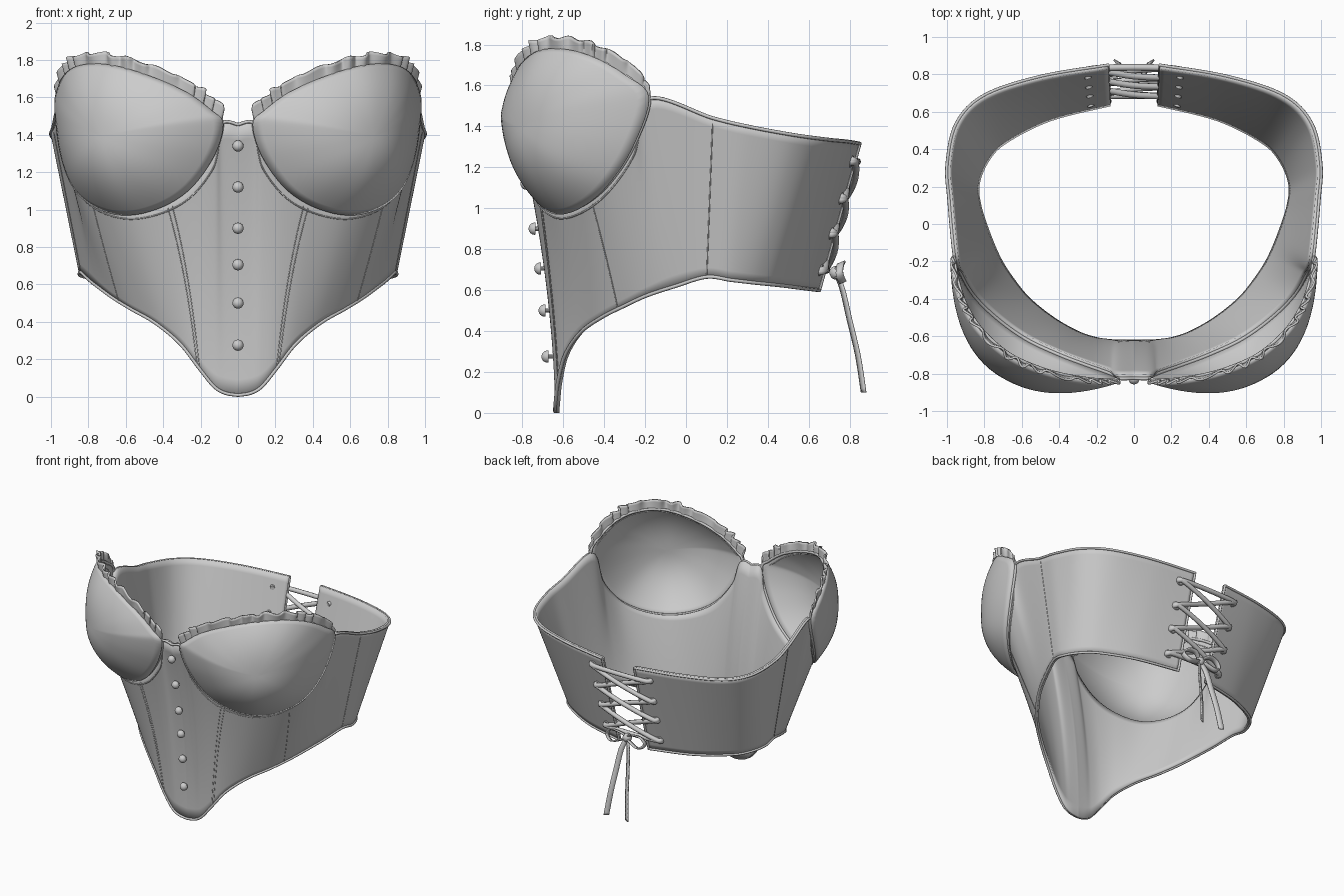
import bpy, bmesh
from math import sin, cos, pi
from mathutils import Vector as V

if "Cube" in bpy.data.objects:
    bpy.data.objects.remove(bpy.data.objects["Cube"])

# Half-body columns, centre front to centre back: bottom edge and top edge
BOT = [V(p) for p in [(0, -.64, 0), (.07, -.64, .012), (.13, -.637, .05), (.21, -.625, .15),
    (.31, -.59, .28), (.44, -.515, .39), (.57, -.41, .465), (.66, -.30, .52), (.73, -.19, .57),
    (.79, -.05, .615), (.838, .10, .66), (.845, .22, .645), (.79, .35, .63), (.69, .45, .62),
    (.45, .57, .605), (.13, .65, .595)]]
TOP = [V(p) for p in [(0, -.825, 1.455), (.085, -.825, 1.46), (.13, -.80, 1.30), (.25, -.757, 1.13),
    (.40, -.70, 1.03), (.58, -.615, .985), (.74, -.50, 1.02), (.86, -.38, 1.12), (.93, -.26, 1.30),
    (.96, -.18, 1.54), (.99, .13, 1.445), (1.0, .32, 1.40), (.95, .54, 1.36), (.80, .69, 1.34),
    (.50, .79, 1.33), (.14, .85, 1.32)]]
# Closed cup outline: lower seam, then the upper edge back to the centre
CUP = TOP[1:10] + [V(p) for p in [(.945, -.29, 1.645), (.90, -.43, 1.725), (.81, -.57, 1.765),
    (.66, -.70, 1.76), (.46, -.785, 1.70), (.27, -.825, 1.615), (.14, -.835, 1.52)]]
MID = V((.56, -.55, 1.38))
BULGE = V((.155, -.24, .01))
AXIS = BULGE.normalized()


def spline(pts, u, closed=False):
    n = len(pts)
    i = int(u // 1) if closed else min(int(u), n - 2)
    f = u - i
    a, b, c, d = [pts[k % n] if closed else pts[max(0, min(n - 1, k))] for k in range(i - 1, i + 3)]
    return .5 * (2 * b + (c - a) * f + (2 * a - 5 * b + 4 * c - d) * f**2 + (3 * b - a - 3 * c + d) * f**3)


def body(u, t):
    b, c = spline(BOT, u), spline(TOP, u)
    p = b.lerp(c, t)
    p.y += .05 * ((c.z - b.z) / 1.455)**2 * max(0, 1 - u / 9) * 4 * t * (1 - t)
    return p


def cup(u, r):
    d = spline(CUP, u, True) - MID
    h = AXIS * d.dot(AXIS)
    return MID + (d - h) * r + h * r * r + BULGE * (1 - r**2.2)


def smooth(ob):
    bpy.ops.object.select_all(action='DESELECT')
    bpy.context.view_layer.objects.active = ob
    ob.select_set(True)
    bpy.ops.object.shade_smooth_by_angle(angle=.7)


def sheet(name, fn, nu, nv, thick, offset=-1, mirror=True):
    bm = bmesh.new()
    g = [[bm.verts.new(fn(i / nu, j / nv)) for j in range(nv + 1)] for i in range(nu + 1)]
    for i in range(nu):
        for j in range(nv):
            bm.faces.new((g[i][j], g[i + 1][j], g[i + 1][j + 1], g[i][j + 1]))
    bmesh.ops.remove_doubles(bm, verts=bm.verts, dist=1e-5)
    me = bpy.data.meshes.new(name)
    bm.to_mesh(me)
    bm.free()
    ob = bpy.data.objects.new(name, me)
    bpy.context.collection.objects.link(ob)
    smooth(ob)
    if mirror:
        ob.modifiers.new("mirror", 'MIRROR')
    s = ob.modifiers.new("thickness", 'SOLIDIFY')
    s.thickness, s.offset = thick, offset
    return ob


def tube(name, paths, rad, mirror=True, curvy=False):
    cu = bpy.data.curves.new(name, 'CURVE')
    cu.dimensions = '3D'
    cu.bevel_depth, cu.bevel_resolution, cu.use_fill_caps = rad, 2, True
    for path in paths:
        if curvy:
            path = [spline(path, k * (len(path) - 1) / 24) for k in range(25)]
        for sx in (1, -1) if mirror else (1,):
            sp = cu.splines.new('POLY')
            sp.points.add(len(path) - 1)
            for q, p in zip(sp.points, path):
                q.co = (p[0] * sx, p[1], p[2], 1)
            sp.use_smooth = True
    ob = bpy.data.objects.new(name, cu)
    bpy.context.collection.objects.link(ob)
    return ob


def steps(a, b, n):
    return [a + (b - a) * k / n for k in range(n + 1)]


# Main fabric shell and the two cups
sheet("bodice", lambda a, t: body(a * 15, t), 120, 16, .022)
sheet("cups", lambda a, r: cup(-a * 16, 1 - r), 80, 16, .022)


# Gathered ruffle along the upper cup edge
def ruffle(a, v):
    u = 8.1 + a * 7.75
    p = spline(CUP, u, True)
    out = V((p.x - MID.x, p.y - MID.y, 0)).normalized()
    rad = (p - MID).normalized()
    fade = min(1, a * 8 + .3, (1 - a) * 10 + .4)
    w = sin(a * 2 * pi * 15 + 1.8 * sin(a * 23))
    up = (rad * .25 + V((0, 0, 1))).normalized()
    return (p + up * ((.082 + .008 * sin(a * 71)) * v * fade - .012)
            + out * (.006 + w * .017 * (.35 + .65 * v) * fade))


sheet("ruffle", ruffle, 220, 5, .012, 0)

# Piping round the edges and along the cup seams
tube("bottom_piping", [[body(u, .005) for u in steps(0, 15, 120)]], .009)
tube("top_piping", [[body(u, .995) for u in steps(9, 15, 60)], [body(u, 1) for u in steps(0, 1, 8)]], .009)
tube("back_edge_piping", [[body(15, t) for t in steps(0, 1, 12)]], .009)
tube("cup_piping", [[cup(u, 1) for u in steps(0, 16, 128)]], .010)

# Fine stitch lines and boning seams, half sunk in the fabric
tube("cup_stitching", [[cup(u, .94) for u in steps(8.3, 15.7, 70)]], .003)
tube("cup_seam_border", [[body(u, .94 if u > 2 else .94 + .03 * (2 - u)) for u in steps(1.3, 8.8, 70)]], .004)
tube("boning", [[body(a + (b - a) * t, t) + V((0, .001, 0)) for t in steps(.02, .96, 24)]
                for a, b in ((2.95, 3.75), (3.1, 3.9), (6.7, 6.3), (10, 10))], .003)

# Front buttons with short shanks
for z in (.275, .5, .705, .9, 1.12, 1.34):
    y = body(0, z / 1.455).y
    bpy.ops.mesh.primitive_uv_sphere_add(segments=20, ring_count=12, radius=.03, location=(0, y - .032, z))
    ob = bpy.context.object
    ob.name = "button"
    for v in ob.data.vertices:
        v.co.y = min(v.co.y, .004)
    smooth(ob)
    bpy.ops.mesh.primitive_cylinder_add(vertices=10, radius=.01, depth=.04, location=(0, y - .015, z),
                                        rotation=(pi / 2, 0, 0))
    bpy.context.object.name = "button_shank"

# Eyelets and crossed back lacing
holes = []
for z in (1.23, 1.05, .88, .70):
    p = body(14.64, (z - .6) / .725)
    holes.append(p)
    for sx in (1, -1):
        bpy.ops.mesh.primitive_torus_add(location=(p.x * sx, p.y, p.z), major_radius=.024, minor_radius=.007,
                                         major_segments=20, minor_segments=8, rotation=(pi / 2 - .27, 0, -.2 * sx))
        bpy.context.object.name = "eyelet"
        smooth(bpy.context.object)


def lace(p, q, lift):
    m = (p + q) / 2 + V((0, lift, 0))
    return [p - V((0, .03, 0)), p + V((0, .018, 0)), m, q + V((0, .018, 0)), q - V((0, .03, 0))]


def flip(p):
    return V((-p.x, p.y, p.z))


laces = [lace(holes[0], flip(holes[0]), .03)]
for a, b in zip(holes, holes[1:]):
    laces += [lace(a, flip(b), .04), lace(flip(a), b, .008)]
laces.append(lace(holes[3], flip(holes[3]), .03))
tube("back_lacing", laces, .018, False, True)

# Bow: knot, two loops and two hanging ribbon tails
bpy.ops.mesh.primitive_uv_sphere_add(segments=16, ring_count=10, radius=.034, location=(0, .735, .685))
bpy.context.object.name = "bow_knot"
smooth(bpy.context.object)
LOOP = [V(p) for p in [(0, .73, .69), (.06, .76, .73), (.13, .755, .725), (.165, .75, .68),
                       (.12, .765, .64), (.05, .755, .66), (0, .735, .68)]]
sheet("bow_loops", lambda a, w: spline(LOOP, a * 6) + V((0, (w - .5) * .035, (w - .5) * .015)), 32, 2, .01, 0)
TAIL = [V(p) for p in [(0, .735, .68), (.03, .765, .60), (.05, .80, .45), (.07, .84, .28), (.09, .868, .10)]]
sheet("bow_tails", lambda a, w: spline(TAIL, a * 4) + V(((w - .5) * .035, (w - .5) * .02, 0)), 24, 2, .009, 0)
